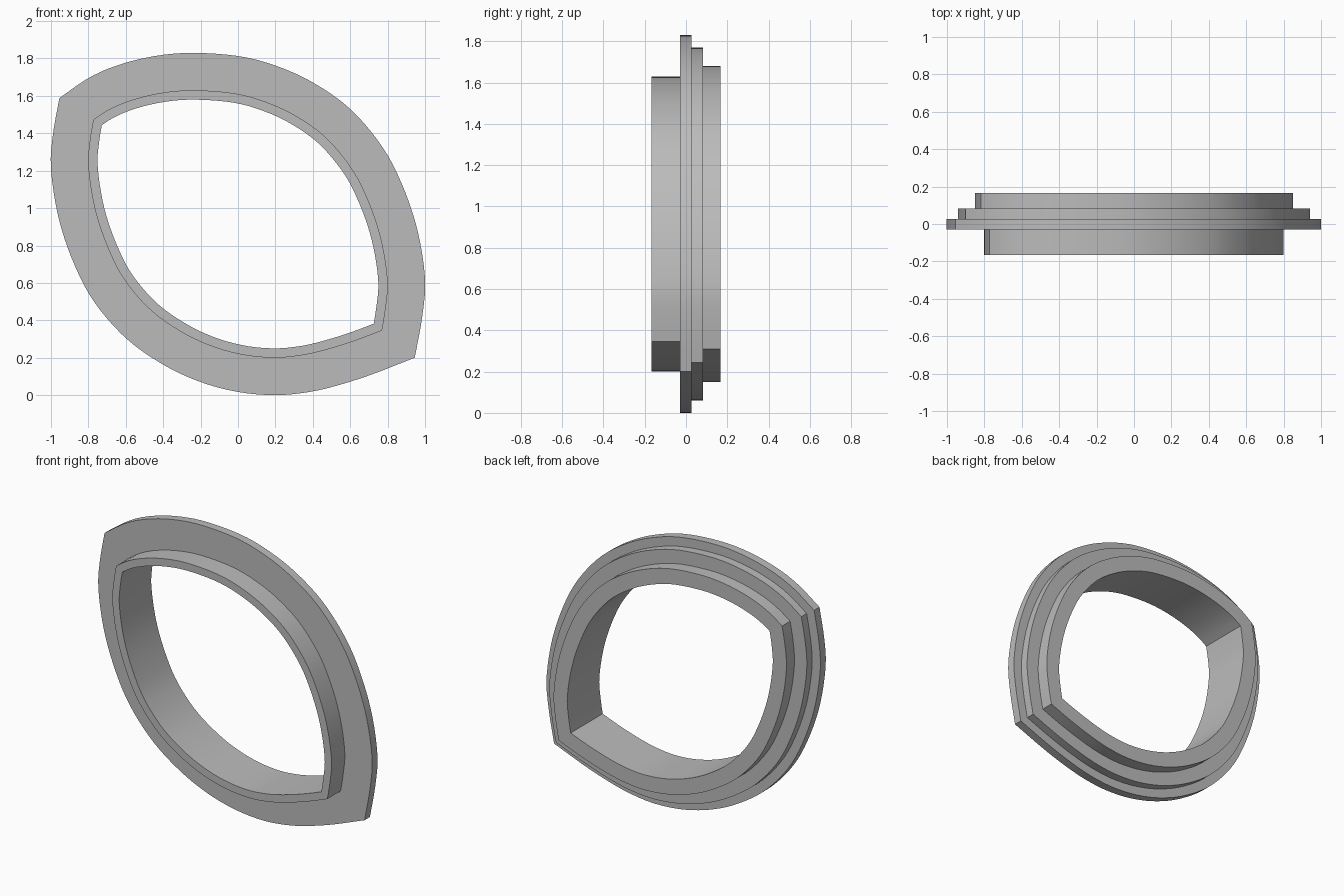
import bpy, bmesh
from mathutils import Vector
from mathutils.geometry import intersect_line_line_2d

if "Cube" in bpy.data.objects:
    bpy.data.objects.remove(bpy.data.objects["Cube"])

SAMPLES = 56

# Two arcs (x, z) meeting at pointed corners, both running clockwise
UPPER = [(-.955, 1.588), (-.8, 1.695), (-.64, 1.765), (-.45, 1.812), (-.25, 1.83),
         (0, 1.813), (.2, 1.762), (.4, 1.672), (.6, 1.53), (.77, 1.33),
         (.88, 1.12), (.96, .88), (1, .62), (.985, .42), (.945, .2)]
LOWER = [(.945, .2), (.7, .105), (.5, .043), (.35, .012), (.19, 0),
         (0, .017), (-.2, .07), (-.4, .163), (-.6, .305), (-.77, .5),
         (-.88, .71), (-.96, .95), (-1, 1.21), (-.99, 1.39), (-.955, 1.588)]

# Stepped cross-section: inward offset from the outline, depth y
SECTION = [(.25, -.167), (.2, -.167), (.2, -.029), (0, -.029), (0, .027),
           (.06, .027), (.06, .083), (.15, .083), (.15, .167), (.25, .167)]


def spline(points, steps=8):
    p = [Vector(q) for q in points]
    p = [2 * p[0] - p[1]] + p + [2 * p[-1] - p[-2]]
    out = []
    for a, b, c, d in zip(p, p[1:], p[2:], p[3:]):
        for i in range(steps):
            t = i / steps
            out.append(b + (c - a) * t / 2 + (2 * a - 5 * b + 4 * c - d) * t * t / 2
                       + (3 * b - a - 3 * c + d) * t ** 3 / 2)
    return out + [p[-2]]


def offset(curve, dist):
    out = []
    for i, p in enumerate(curve):
        t = (curve[min(i + 1, len(curve) - 1)] - curve[max(i - 1, 0)]).normalized()
        out.append(p + Vector((t.y, -t.x)) * dist)
    return out


def crossing(first, second):
    """Where the tail of one arc meets the head of the next."""
    n = len(first)
    for i in range(n - 2, n // 2, -1):
        for j in range(n // 2):
            hit = intersect_line_line_2d(first[i], first[i + 1], second[j], second[j + 1])
            if hit:
                return i, j, hit
    return n - 2, 0, first[-1]


def resample(curve, count):
    lengths = [0]
    for a, b in zip(curve, curve[1:]):
        lengths.append(lengths[-1] + (b - a).length)
    out, k = [], 0
    for i in range(count):
        s = lengths[-1] * i / count
        while lengths[k + 1] < s:
            k += 1
        out.append(curve[k].lerp(curve[k + 1], (s - lengths[k]) / max(lengths[k + 1] - lengths[k], 1e-9)))
    return out


def outline(dist):
    up, low = offset(spline(UPPER), dist), offset(spline(LOWER), dist)
    i, j, right = crossing(up, low)
    k, m, left = crossing(low, up)
    return (resample([left] + up[m + 1:i + 1] + [right], SAMPLES)
            + resample([right] + low[j + 1:k + 1] + [left], SAMPLES))


# Sweep the stepped section round the outline
bm = bmesh.new()
rings = [[bm.verts.new((p.x, y, p.y)) for p in outline(d)] for d, y in SECTION]
for a, b in zip(rings, rings[1:] + rings[:1]):
    for i in range(len(a)):
        j = (i + 1) % len(a)
        bm.faces.new((a[i], a[j], b[j], b[i]))
bmesh.ops.recalc_face_normals(bm, faces=bm.faces)
mesh = bpy.data.meshes.new("stepped_bezel_ring")
bm.to_mesh(mesh)
bm.free()
ring = bpy.data.objects.new("stepped_bezel_ring", mesh)
bpy.context.collection.objects.link(ring)

# Plain grey finish
grey = bpy.data.materials.new("plain_grey")
grey.use_nodes = True
grey.diffuse_color = (.5, .5, .5, 1)
grey.node_tree.nodes["Principled BSDF"].inputs["Base Color"].default_value = (.5, .5, .5, 1)
mesh.materials.append(grey)

bpy.context.view_layer.objects.active = ring
ring.select_set(True)
bpy.ops.object.shade_smooth_by_angle(angle=.5)
